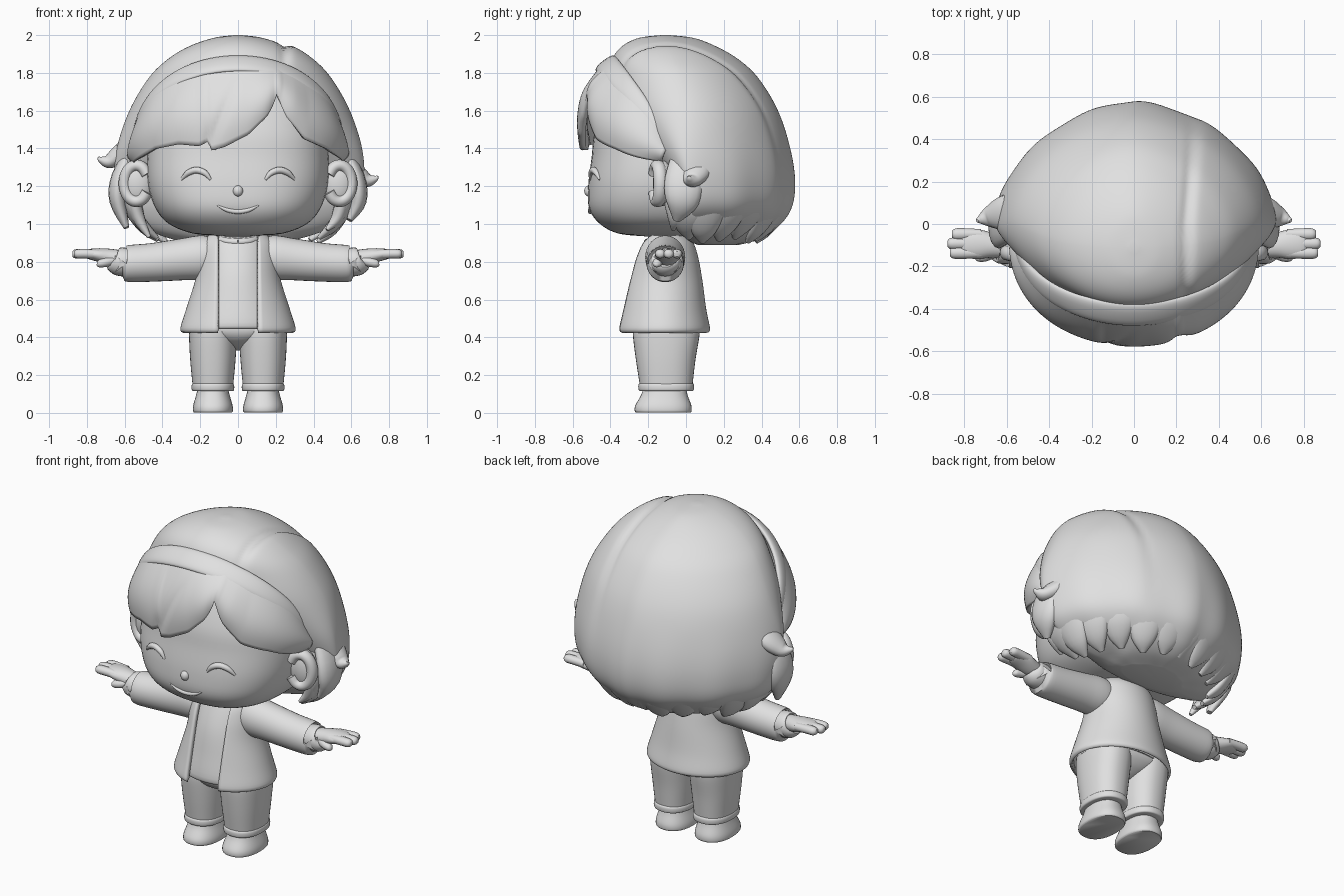
import bpy, bmesh, math
from mathutils import Vector

if "Cube" in bpy.data.objects:
    bpy.data.objects.remove(bpy.data.objects["Cube"])

clay = bpy.data.materials.new("light_grey_clay")
clay.use_nodes = True
GREY = (0.75, 0.75, 0.75, 1)
clay.diffuse_color = GREY
clay.node_tree.nodes["Principled BSDF"].inputs["Base Color"].default_value = GREY


def smooth_keys(keys, steps):
    """Catmull-Rom through a list of equal-length tuples."""
    out = []
    for i in range(len(keys) - 1):
        p = [keys[max(0, min(len(keys) - 1, i + k))] for k in (-1, 0, 1, 2)]
        for s in range(steps):
            t = s / steps
            out.append([b + 0.5 * t * (c - a + t * (2 * a - 5 * b + 4 * c - d + t * (3 * (b - c) + d - a)))
                        for a, b, c, d in zip(*p)])
    return out + [list(keys[-1])]


def build(name, rows, closed=True, mirror=False, thick=0, angle=50):
    """Skin a list of point rows into one object."""
    bm = bmesh.new()
    grid = [[bm.verts.new(p) for p in row] for row in rows]
    n = len(rows[0])
    for lo, hi in zip(grid, grid[1:]):
        for i in range(n if closed else n - 1):
            j = (i + 1) % n
            bm.faces.new((lo[i], lo[j], hi[j], hi[i]))
    if closed:
        bm.faces.new(grid[0][::-1])
        bm.faces.new(grid[-1])
    bmesh.ops.recalc_face_normals(bm, faces=bm.faces)
    mesh = bpy.data.meshes.new(name)
    bm.to_mesh(mesh)
    bm.free()
    mesh.materials.append(clay)
    obj = bpy.data.objects.new(name, mesh)
    bpy.context.collection.objects.link(obj)
    bpy.ops.object.select_all(action="DESELECT")
    obj.select_set(True)
    bpy.context.view_layer.objects.active = obj
    bpy.ops.object.shade_smooth_by_angle(angle=math.radians(angle))
    if mirror:
        obj.modifiers.new("Mirror", "MIRROR").use_mirror_merge = False
    if thick:
        m = obj.modifiers.new("Solidify", "SOLIDIFY")
        m.thickness, m.offset = thick, 0


def power(v, e):
    return math.copysign(abs(v) ** (2 / e), v)


def loft(name, keys, cx=0, e=2, e_back=None, n=64, steps=5, gap=0, warp=None, **kw):
    """Stack rings (z, half width, front y, middle y, back y); gap opens the front."""
    rows = []
    for z, w, yf, yc, yb in smooth_keys(keys, steps):
        a0 = math.asin(min(0.95, gap / w)) if gap else 0
        row = []
        for i in range(n):
            a = a0 + (2 * math.pi - 2 * a0) * i / (n - 1 if gap else n)
            c = math.cos(a)
            k = e if c > 0 else (e_back or e)
            y = yc - power(c, k) * ((yc - yf) if c > 0 else (yb - yc))
            p = Vector((cx + w * power(math.sin(a), k), y, z))
            row.append(warp(p, a) if warp else p)
        rows.append(row)
    build(name, rows, closed=not gap, **kw)


def tube(name, keys, side=(0, 1, 0), n=16, steps=4, **kw):
    """Sweep an ellipse along (x, y, z, side radius, other radius)."""
    pts = smooth_keys(keys, steps)
    rows = []
    for i, p in enumerate(pts):
        c = Vector(p[:3])
        t = (Vector(pts[min(i + 1, len(pts) - 1)][:3]) - Vector(pts[max(i - 1, 0)][:3])).normalized()
        u = Vector(side)
        u = (u - t * u.dot(t)).normalized()
        v = t.cross(u)
        ang = [2 * math.pi * k / n for k in range(n)]
        rows.append([c + u * math.cos(a) * p[3] + v * math.sin(a) * p[4] for a in ang])
    build(name, rows, **kw)


def ball(name, c, r, **kw):
    """Ellipsoid built from rings."""
    rows = []
    for i in range(17):
        f = math.pi * (0.02 + 0.96 * i / 16)
        rows.append([(c[0] + r[0] * math.sin(f) * math.cos(a), c[1] + r[1] * math.sin(f) * math.sin(a),
                      c[2] + r[2] * math.cos(f)) for a in [math.pi * k / 12 for k in range(24)]])
    build(name, rows, **kw)


# Head
loft("head", [(.935, .08, -.22, -.1, .0), (.95, .24, -.36, -.1, .1), (1.0, .365, -.455, -.1, .2),
              (1.08, .435, -.512, -.1, .25), (1.2, .475, -.518, -.1, .3), (1.35, .48, -.5, -.1, .3),
              (1.5, .46, -.48, -.1, .3), (1.7, .38, -.4, -.1, .2), (1.8, .2, -.3, -.1, .1)], e=2.5)


def face_y(x, z):
    """Approximate front surface of the face."""
    d = .415 - .35 * max(0, 1.12 - z) ** 1.3
    return -.1 - d * (1 - min(1, abs(x) / .475) ** 2.5) ** .4


def face_line(name, pts, r, **kw):
    tube(name, [(x, face_y(x, z), z, r * k, r * k) for x, z, k in pts], side=(0, 1, .1), n=10, **kw)


face_line("closed_eye", [(.145, 1.235, .4), (.175, 1.27, 1), (.22, 1.285, 1.1), (.265, 1.27, 1), (.3, 1.235, .4)],
          .016, mirror=True)
face_line("smile", [(-.11, 1.1, .3), (-.06, 1.075, .9), (0, 1.065, 1), (.06, 1.075, .9), (.11, 1.1, .3)], .012)
ball("nose", (0, -.512, 1.175), (.027, .027, .03))

# Ears: cupped disc with a raised rim
ball("ear_cup", (.53, -.12, 1.215), (.085, .055, .12), mirror=True)
rim = [(.537 + .064 * math.cos(a), -.15 + .015 * math.cos(a), 1.215 + .095 * math.sin(a), .036, .031)
       for a in [math.radians(d) for d in range(-150, 151, 30)]]
tube("ear_rim", rim, n=12, mirror=True)


# Main hair volume, with a parting step and soft strands
def strands(p, a):
    back = max(0, -math.cos(a) + .3)
    fade = max(0, min(1, (1.5 - p.z) / .5))
    k = 1 + .008 * back * fade * math.sin(a * 13)
    high = max(0, min(1, (p.z - 1.3) * 3))
    part = .24 + .08 * max(0, p.y)
    groove = math.exp(-((p.x - part) / .02) ** 2) * .012 * high
    swell = .006 * (1 + math.tanh((p.x - part - .02) * 50))
    return Vector((p.x * k + swell, p.y * k, p.z - groove + swell))


loft("hair", [(2.0, .02, -.13, -.11, -.09), (1.985, .13, -.25, -.11, .04), (1.94, .26, -.34, -.1, .16),
              (1.87, .375, -.39, -.08, .28), (1.77, .475, -.4, -.04, .385), (1.6, .575, -.385, 0, .487),
              (1.4, .642, -.25, .0, .552), (1.22, .655, -.12, .02, .577), (1.08, .62, -.08, .04, .555),
              (.98, .5, -.04, .06, .48), (.92, .35, .0, .1, .39), (.89, .2, .06, .15, .28)],
     e=2, e_back=1.75, n=160, steps=7, warp=strands)

# Long locks lying along the lower edge of the hair
for k in range(13):
    a = math.radians(-96 + 16 * k)
    sx, cy = power(math.sin(a), 1.75), power(math.cos(a), 1.75)
    drop = .02 * (k % 3)
    tube("hair_lock", [(.55 * sx, .04 + .46 * cy, 1.36, .06, .02), (.6 * sx, .04 + .497 * cy, 1.2, .1, .035),
                       (.565 * sx, .04 + .465 * cy, 1.07, .105, .035),
                       (.5 * sx, .04 + .4 * cy, .985 - drop * .5, .07, .03),
                       (.43 * sx, .04 + .345 * cy, .925 - drop * .5, .015, .012)],
         side=(math.cos(a), -math.sin(a), 0), n=16)

# Side locks behind the ears
for s, dz in ((-1, -.02), (1, .02)):
    tube("side_lock", [(s * .55, -.01, 1.42, .05, .03), (s * .625, -.01, 1.25, .1, .045),
                       (s * .635, -.02, 1.12, .09, .045), (s * .59, -.05, 1.0 + dz, .02, .015)], n=16)
    tube("front_side_lock", [(s * .55, -.06, 1.32, .03, .03), (s * .56, -.05, 1.17, .07, .04),
                             (s * .53, -.05, 1.04, .05, .035), (s * .47, -.07, .95 + dz, .01, .01)], n=16)
# Flicked-out tips
for s, z in ((-1, 1.33), (1, 1.23)):
    tube("hair_flick", [(s * .47, .07, z + .16, .03, .03), (s * .59, .055, z + .07, .085, .05),
                        (s * .675, .035, z + .005, .055, .04), (s * .725, .02, z + .01, .02, .018),
                        (s * .738, .015, z + .025, .006, .006)], n=16, steps=6)


# Broad flat headband over the crown
def band(s):
    c = max(0, math.cos(s))
    return Vector((.545 * math.sin(s), -.08 - .345 * c, 1.36 + .49 * c ** .8))


rows = []
for i in range(49):
    s = math.radians(-90 + 180 * i / 48)
    p, out = band(s), Vector((math.sin(s), -.6 * math.cos(s), .8 * math.cos(s))).normalized()
    wide = Vector((0, .8, .6)) * (.035 + .03 * math.cos(s))
    rows.append([p + out * .02 * math.sin(a) + wide * power(math.cos(a), 2.4)
                 for a in [math.pi * k / 12 for k in range(24)]])
build("headband", rows, angle=70)

# Swept fringe below the headband
FRINGE = [(-.55, 1.32), (-.42, 1.4), (-.3, 1.425), (-.2, 1.415), (-.155, 1.44), (-.13, 1.39), (-.07, 1.41),
          (.05, 1.475), (.14, 1.57), (.2, 1.69), (.25, 1.57), (.34, 1.45), (.45, 1.4), (.55, 1.33)]


def edge_z(x):
    for (x0, z0), (x1, z1) in zip(FRINGE, FRINGE[1:]):
        if x <= x1:
            return z0 + (z1 - z0) * (x - x0) / (x1 - x0)


rows = []
for i in range(17):
    v, row = i / 16, []
    for j in range(111):
        s = math.radians(-87 + 174 * j / 110)
        top = band(s)
        x = .53 * math.sin(s)
        low = Vector((x, -.08 - .445 * math.cos(s) ** .8, edge_z(x)))
        sweep = x + .2 * (v - 1) * (x < .2)
        crease = 1 - .5 * math.exp(-((x - .2) / .04) ** 2) - .3 * v * math.exp(-((sweep + .155) / .03) ** 2)
        out = Vector((.5 * math.sin(s), -math.cos(s), 0))
        row.append(top.lerp(low, v) + out * .068 * math.sin(math.pi * v * .88) * crease)
    rows.append(row)
build("fringe", rows, closed=False, thick=.035, angle=70)

# Shirt, neck and open jacket
loft("shirt", [(.445, .25, -.3, -.12, .07), (.46, .26, -.335, -.12, .08), (.6, .22, -.312, -.12, .05),
               (.75, .18, -.28, -.12, .03), (.88, .15, -.228, -.12, .0), (.94, .1, -.19, -.12, -.04)])
loft("neck", [(.88, .09, -.2, -.11, -.02), (1.0, .1, -.2, -.11, 0)], n=24)
loft("jacket", [(.435, .285, -.35, -.12, .11), (.45, .293, -.357, -.12, .115), (.55, .262, -.337, -.12, .095),
                (.7, .215, -.308, -.12, .075), (.82, .197, -.275, -.12, .053), (.9, .175, -.236, -.12, .025),
                (.95, .12, -.18, -.12, -.03)], gap=.105, thick=.024)
tube("collar", [(.1 * math.sin(a), -.12 - .085 * math.cos(a), .925 - .02 * math.cos(a), .018, .018)
                for a in [math.pi * k / 8 for k in range(17)]], side=(0, 0, 1), n=10)

# Arms, cuffs and hands
Y = -.11
tube("sleeve", [(.08, Y, .835, .08, .07), (.17, Y, .825, .105, .115), (.3, Y, .812, .102, .11),
                (.45, Y, .797, .1, .102), (.575, Y, .79, .098, .098), (.59, Y, .79, .088, .088)], n=32, mirror=True)
tube("inner_cuff", [(.56, Y, .795, .075, .075), (.62, Y, .8, .078, .076), (.65, Y, .806, .07, .068),
                    (.657, Y, .81, .05, .05)], n=24, mirror=True)
tube("palm", [(.62, Y, .815, .05, .045), (.68, Y + .01, .825, .06, .044), (.74, Y + .015, .836, .07, .036),
              (.8, Y + .015, .842, .06, .024), (.82, Y + .015, .842, .03, .01)], n=20, mirror=True)
for y, length in ((-.048, .86), (-.092, .88), (-.136, .87)):
    tube("finger", [(.72, y, .838, .024, .024), (.8, y, .842, .028, .025), (length - .02, y, .842, .027, .024),
                    (length - .003, y, .842, .015, .014)], n=12, mirror=True)
tube("thumb", [(.65, -.13, .81, .025, .024), (.7, -.15, .797, .026, .024), (.735, -.155, .79, .022, .02),
               (.747, -.155, .79, .01, .01)], n=12, mirror=True)

# Trousers with turned-up hems, and shoes
loft("hips", [(.33, .02, -.13, -.105, -.07), (.355, .07, -.2, -.105, -.01), (.39, .16, -.255, -.105, .04),
              (.44, .25, -.28, -.105, .07), (.52, .22, -.27, -.105, .06)], e=2.4)
loft("trouser_leg", [(.46, .124, -.28, -.105, .075), (.4, .126, -.28, -.105, .07), (.28, .12, -.265, -.105, .05),
                     (.15, .108, -.245, -.105, .035)], cx=.133, e=2.3, n=40, mirror=True)
loft("trouser_hem", [(.115, .095, -.235, -.105, .025), (.12, .111, -.25, -.105, .04),
                     (.148, .112, -.252, -.105, .042), (.162, .1, -.24, -.105, .03)], cx=.133, e=2.3, n=40, mirror=True)
loft("shoe", [(.002, .1, -.265, -.115, .025), (.012, .106, -.272, -.115, .03), (.04, .104, -.268, -.115, .028),
              (.09, .09, -.24, -.11, .01), (.13, .08, -.225, -.11, .0)], cx=.133, e=2.3, n=40, mirror=True)
